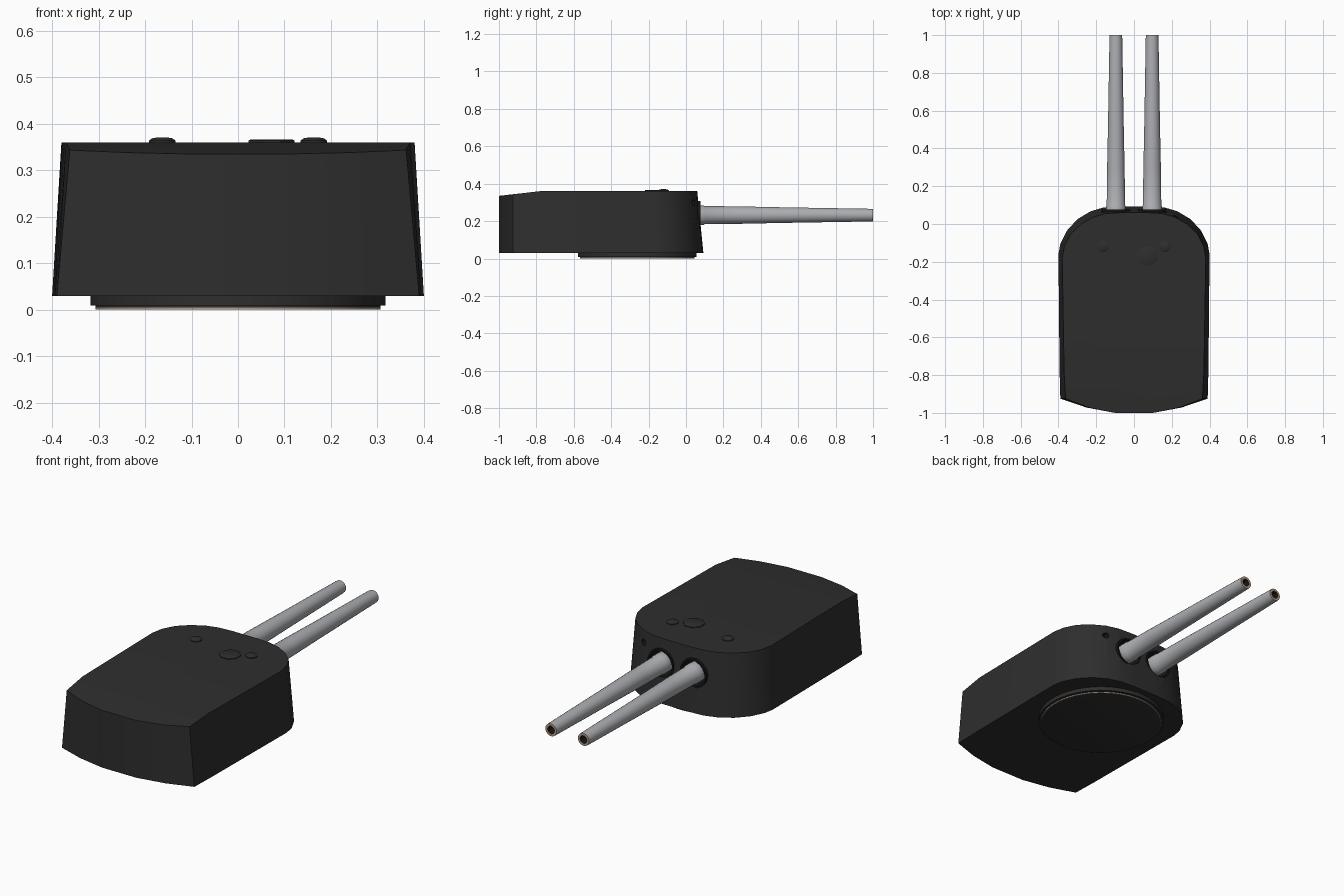
import bpy, bmesh, math
from mathutils import Matrix, Vector

if "Cube" in bpy.data.objects:
    bpy.data.objects.remove(bpy.data.objects["Cube"])


def material(name, rgb):
    m = bpy.data.materials.new(name)
    m.use_nodes = True
    m.diffuse_color = (*rgb, 1)
    bsdf = m.node_tree.nodes["Principled BSDF"]
    bsdf.inputs["Base Color"].default_value = (*rgb, 1)
    bsdf.inputs["Roughness"].default_value = 0.7
    return m


ARMOUR = material("dark armour", (0.027, 0.027, 0.027))
BLACK = material("black recess", (0.008, 0.008, 0.008))
STEEL = material("grey steel", (0.41, 0.42, 0.44))
TAN = material("bare tan metal", (0.45, 0.31, 0.21))


def add_object(name, bm, mats):
    bmesh.ops.recalc_face_normals(bm, faces=bm.faces)
    mesh = bpy.data.meshes.new(name)
    bm.to_mesh(mesh)
    bm.free()
    ob = bpy.data.objects.new(name, mesh)
    bpy.context.collection.objects.link(ob)
    for m in mats:
        mesh.materials.append(m)
    return ob


def activate(ob):
    bpy.ops.object.select_all(action='DESELECT')
    ob.select_set(True)
    bpy.context.view_layer.objects.active = ob


def smooth(ob):
    activate(ob)
    bpy.ops.object.shade_smooth_by_angle(angle=math.radians(32))


def lathe(name, profile, mats, place, sides=24, slots=None, closed=False):
    """Turn (radius, height) points about z, then place the result."""
    bm = bmesh.new()
    rings = []
    for r, h in profile:
        if r == 0:
            rings.append([bm.verts.new((0, 0, h))] * sides)
        else:
            rings.append([bm.verts.new((r * math.cos(a), r * math.sin(a), h))
                          for a in (math.tau * (i + 0.5) / sides for i in range(sides))])
    pairs = list(zip(rings, rings[1:]))
    if closed:
        pairs.append((rings[-1], rings[0]))
    for s, (lo, hi) in enumerate(pairs):
        for i in range(sides):
            j = (i + 1) % sides
            loop = list(dict.fromkeys((lo[i], lo[j], hi[j], hi[i])))
            bm.faces.new(loop).material_index = slots[s] if slots else 0
    bm.transform(place)
    return add_object(name, bm, mats)


def along_y(x, z):
    return Matrix.Translation((x, 0, z)) @ Matrix.Rotation(-math.pi / 2, 4, 'X')


# Gunhouse: half outline from gun end to rear (base x, y, roof x, y)
BASE_Z, ROOF_Z, BREAK_Y = 0.03, 0.36, -0.78
half = [
    (0.07, 0.093, 0.07, 0.06), (0.16, 0.088, 0.15, 0.055),
    (0.23, 0.067, 0.215, 0.037), (0.30, 0.025, 0.28, 0.0),
    (0.355, -0.035, 0.335, -0.052), (0.39, -0.105, 0.368, -0.115),
    (0.40, -0.16, 0.38, -0.18), (0.394, BREAK_Y, 0.37, BREAK_Y),
    (0.39, -0.925, 0.362, -0.925), (0.25, -0.972, 0.24, -0.972),
    (0.10, -1.0, 0.10, -1.0),
]
outline = half + [(-a, b, -c, d) for a, b, c, d in reversed(half)]


def roof_height(y):
    return ROOF_Z - 0.025 * max(0, BREAK_Y - y) / (1 + BREAK_Y)


bm = bmesh.new()
base = [bm.verts.new((a, b, BASE_Z)) for a, b, c, d in outline]
roof = [bm.verts.new((c, d, roof_height(d))) for a, b, c, d in outline]
count = len(outline)
for i in range(count):
    j = (i + 1) % count
    bm.faces.new((base[i], base[j], roof[j], roof[i]))
bm.faces.new(base)
bm.faces.new([v for v in roof if v.co.y >= BREAK_Y - 0.001])
bm.faces.new([v for v in roof if v.co.y <= BREAK_Y + 0.001])
gunhouse = add_object("gunhouse", bm, [ARMOUR, BLACK])

# Gun ports and sight hole cut into the face
GUN_X, GUN_Z = 0.096, 0.232
for x, z, r, depth in ((GUN_X, GUN_Z, 0.07, -0.06), (-GUN_X, GUN_Z, 0.07, -0.06),
                       (0.22, 0.30, 0.016, 0.0)):
    cutter = lathe("port_cutter", [(0, depth), (r, depth), (r, 0.2), (0, 0.2)],
                   [ARMOUR, BLACK], along_y(x, z), 24, [1, 1, 1])
    cutter.hide_render = True
    mod = gunhouse.modifiers.new("port", 'BOOLEAN')
    mod.operation = 'DIFFERENCE'
    mod.solver = 'EXACT'
    mod.object = cutter
    activate(gunhouse)
    bpy.ops.object.modifier_apply(modifier=mod.name)
    bpy.data.objects.remove(cutter)
smooth(gunhouse)

# Guns with hollow muzzles, and a thin rim round each port
barrel = [(0, -0.06), (0.046, -0.06), (0.052, 0.06), (0.052, 0.095), (0.049, 0.1),
          (0.047, 0.28), (0.042, 0.52), (0.034, 0.99), (0.033, 1.0),
          (0.020, 1.0), (0.018, 0.93), (0, 0.93)]
for side, x in (("left", GUN_X), ("right", -GUN_X)):
    smooth(lathe(side + "_gun_barrel", barrel, [STEEL, TAN, BLACK], along_y(x, GUN_Z),
                 24, [0] * 8 + [1, 2, 2]))
    smooth(lathe(side + "_port_rim", [(0.068, 0.03), (0.077, 0.03), (0.077, 0.078),
                                      (0.068, 0.078)],
                 [BLACK], along_y(x, GUN_Z), 24, closed=True))

# Turning ring under the gunhouse
ring_place = Matrix.Translation((0, -0.26, 0))
smooth(lathe("turning_ring", [(0, 0.009), (0.318, 0.009), (0.318, 0.035), (0, 0.035)],
             [ARMOUR], ring_place, 48))
smooth(lathe("ring_foot", [(0, 0), (0.304, 0), (0.307, 0.001), (0.307, 0.005),
                           (0.307, 0.012)],
             [ARMOUR, TAN], ring_place, 48, [0, 1, 1, 0]))

# Roof hatch and two domed covers
smooth(lathe("roof_hatch", [(0.054, 0.355), (0.054, 0.364), (0.05, 0.366), (0, 0.366)],
             [ARMOUR], Matrix.Translation((0.072, -0.17, 0)), 8))
for side, x in (("left", 0.163), ("right", -0.163)):
    smooth(lathe(side + "_dome_cover", [(0.03, 0.355), (0.03, 0.364), (0.022, 0.369),
                                        (0.01, 0.371), (0, 0.371)],
                 [ARMOUR], Matrix.Translation((x, -0.12, 0)), 12))
